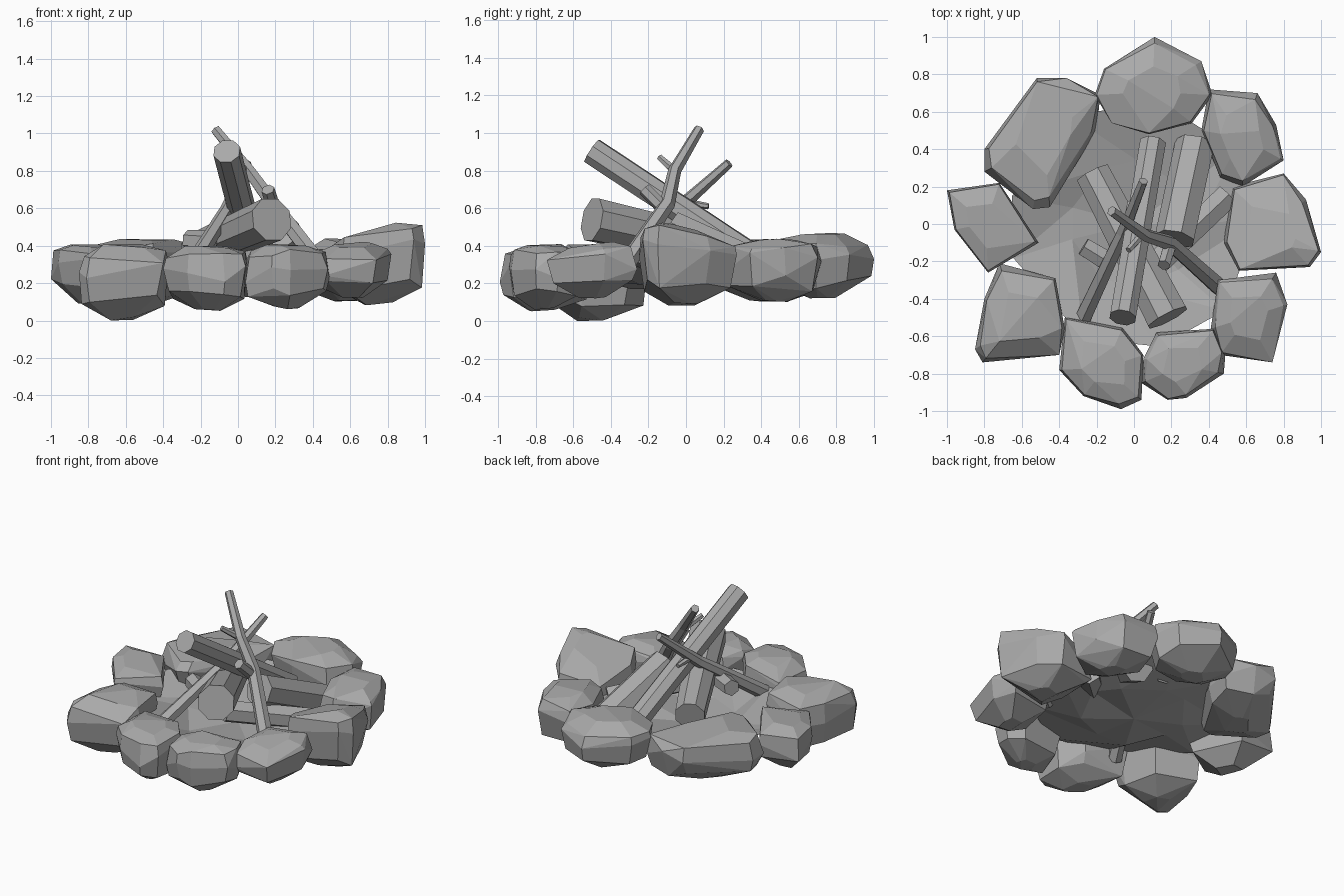
import bpy
import bmesh
import math
import random
from mathutils import Vector

random.seed(11)
if "Cube" in bpy.data.objects:
    bpy.data.objects.remove(bpy.data.objects["Cube"])

# One stone-grey colour for everything
grey = bpy.data.materials.new("plain_grey")
grey.use_nodes = True
GREY_RGBA = (0.4, 0.4, 0.4, 1)
grey.diffuse_color = GREY_RGBA
grey.node_tree.nodes["Principled BSDF"].inputs["Base Color"].default_value = GREY_RGBA


def finish(name, bm):
    """Turn a bmesh into a flat-shaded object with the grey material."""
    bmesh.ops.recalc_face_normals(bm, faces=bm.faces[:])
    mesh = bpy.data.meshes.new(name)
    bm.to_mesh(mesh)
    bm.free()
    mesh.materials.append(grey)
    obj = bpy.data.objects.new(name, mesh)
    bpy.context.collection.objects.link(obj)
    return obj


def rock(name, outline, low, high, tilt=(0, 0)):
    """Chunky faceted boulder: hull of scaled copies of its outline."""
    bm = bmesh.new()
    count = len(outline)
    cx = sum(p[0] for p in outline) / count
    cy = sum(p[1] for p in outline) / count
    height = high - low
    # (outline scale, level, vertical jitter) for each ring
    rings = ((0.3, 0, 0.05), (0.9, 0.25, 0.1), (1, 0.6, 0.2),
             (0.92, 0.85, 0.07), (0.5, 1, 0.05))
    for scale, level, jitter in rings:
        for x, y in outline:
            grow = scale if scale == 1 else scale * random.uniform(0.92, 1.06)
            dz = random.uniform(-jitter, jitter)
            if level in (0, 1):
                dz = abs(dz) * (1 - 2 * level)
            dx, dy = (x - cx) * grow, (y - cy) * grow
            slope = level * (tilt[0] * dx + tilt[1] * dy)
            bm.verts.new((cx + dx, cy + dy, low + height * (level + dz) + slope))
    hull = bmesh.ops.convex_hull(bm, input=bm.verts[:])
    inner = [v for v in hull["geom_interior"] if isinstance(v, bmesh.types.BMVert)]
    bmesh.ops.delete(bm, geom=inner, context="VERTS")
    bmesh.ops.dissolve_limit(bm, angle_limit=math.radians(10),
                             verts=bm.verts[:], edges=bm.edges[:])
    return finish(name, bm)


def stick(name, path, start, end, sides=6):
    """Capped, tapering faceted tube along a path."""
    bm = bmesh.new()
    points = [Vector(p) for p in path]
    last = len(points) - 1
    side = (points[-1] - points[0]).cross(Vector((0, 0, 1))).normalized()
    rings = []
    for i, p in enumerate(points):
        along = (points[min(i + 1, last)] - points[max(i - 1, 0)]).normalized()
        u = (side - along * side.dot(along)).normalized()
        v = along.cross(u)
        radius = start + (end - start) * i / last
        angles = [math.tau * (k + 0.5) / sides for k in range(sides)]
        rings.append([bm.verts.new(p + radius * (u * math.cos(a) + v * math.sin(a)))
                      for a in angles])
    for a, b in zip(rings, rings[1:]):
        for k in range(sides):
            n = (k + 1) % sides
            bm.faces.new((a[k], a[n], b[n], b[k]))
    bm.faces.new(rings[0])
    bm.faces.new(rings[-1])
    return finish(name, bm)


def bowl(name, rings, centre_z, sides):
    """Shallow faceted dish, open at the rim."""
    bm = bmesh.new()
    centre = bm.verts.new((0, 0, centre_z))
    inner = None
    for radius, z in rings:
        ring = []
        for k in range(sides):
            a = math.tau * (k + random.uniform(-0.2, 0.2)) / sides
            ring.append(bm.verts.new((radius * math.cos(a), radius * math.sin(a),
                                      z + random.uniform(-0.05, 0.05))))
        for k in range(sides):
            n = (k + 1) % sides
            if inner is None:
                bm.faces.new((centre, ring[k], ring[n]))
            else:
                bm.faces.new((inner[k], ring[k], ring[n]))
                bm.faces.new((inner[k], ring[n], inner[n]))
        inner = ring
    return finish(name, bm)


# Ring of boulders
rock("back_rock", [(.11, 1), (.36, .87), (.42, .69), (.31, .54), (.08, .48),
                   (-.12, .54), (-.21, .69), (-.16, .83)], .12, .47)
rock("back_right_rock", [(-.52, .78), (-.36, .78), (-.18, .69), (-.2, .5),
                         (-.45, .09), (-.54, .08), (-.8, .28), (-.8, .4)], .1, .44)
rock("right_rock", [(-1, .18), (-.72, .22), (-.51, -.1), (-.78, -.26),
                    (-.96, -.03)], .08, .41)
rock("front_right_rock", [(-.72, -.21), (-.42, -.29), (-.37, -.56), (-.4, -.7),
                          (-.81, -.74), (-.85, -.67), (-.8, -.4)], 0, .41)
rock("front_rock_a", [(-.37, -.5), (-.06, -.55), (.05, -.7), (.04, -.94),
                      (-.07, -.99), (-.27, -.92), (-.4, -.78)], .05, .4)
rock("front_rock_b", [(.12, -.58), (.43, -.56), (.49, -.68), (.48, -.8),
                      (.28, -.93), (.18, -.94), (.04, -.85), (.05, -.72)], .06, .41)
rock("front_left_rock", [(.45, -.3), (.76, -.26), (.82, -.43), (.74, -.74),
                         (.46, -.7), (.41, -.56)], .12, .41, tilt=(0, .1))
rock("left_rock", [(.52, .2), (.8, .27), (.92, .13), (1, -.15), (.94, -.23),
                   (.56, -.25), (.48, -.1)], .08, .48, tilt=(.25, -.22))
rock("back_left_rock", [(.4, .72), (.66, .7), (.76, .53), (.8, .34), (.58, .2),
                        (.46, .25), (.36, .5)], .1, .44)

# Faceted hollow filling the middle of the ring
bowl("fire_pit_bed", ((.34, .2), (.67, .28)), .17, 9)

# Stacked logs
stick("leaning_log", [(-.06, -.5, .905), (.1, .43, .29)], .075, .075, 8)
stick("thick_log", [(.18, -.5, .54), (-.22, .27, .37)], .122, .1, 8)
stick("back_log", [(.22, -.08, .48), (.33, .43, .25)], .11, .11, 7)
stick("low_log", [(.5, .15, .26), (.08, -.25, .36)], .075, .075, 6)

# Thin branches with twigs
stick("tall_branch", [(.46, -.34, .27), (.19, -.1, .62), (.06, -.06, .8),
                      (-.12, .07, 1.02)], .05, .028)
stick("tall_branch_twig", [(.05, -.05, .79), (-.03, -.14, .87)], .024, .018)
stick("tall_branch_stub", [(.19, -.12, .6), (.16, -.22, .7)], .038, .036)
stick("short_branch", [(-.29, -.54, .22), (-.06, -.05, .59), (.05, .23, .84)], .05, .026)
stick("short_branch_twig", [(-.04, 0, .63), (-.02, .12, .61)], .022, .016)
stick("short_branch_stub", [(-.14, -.2, .42), (-.27, -.12, .43)], .06, .055)
